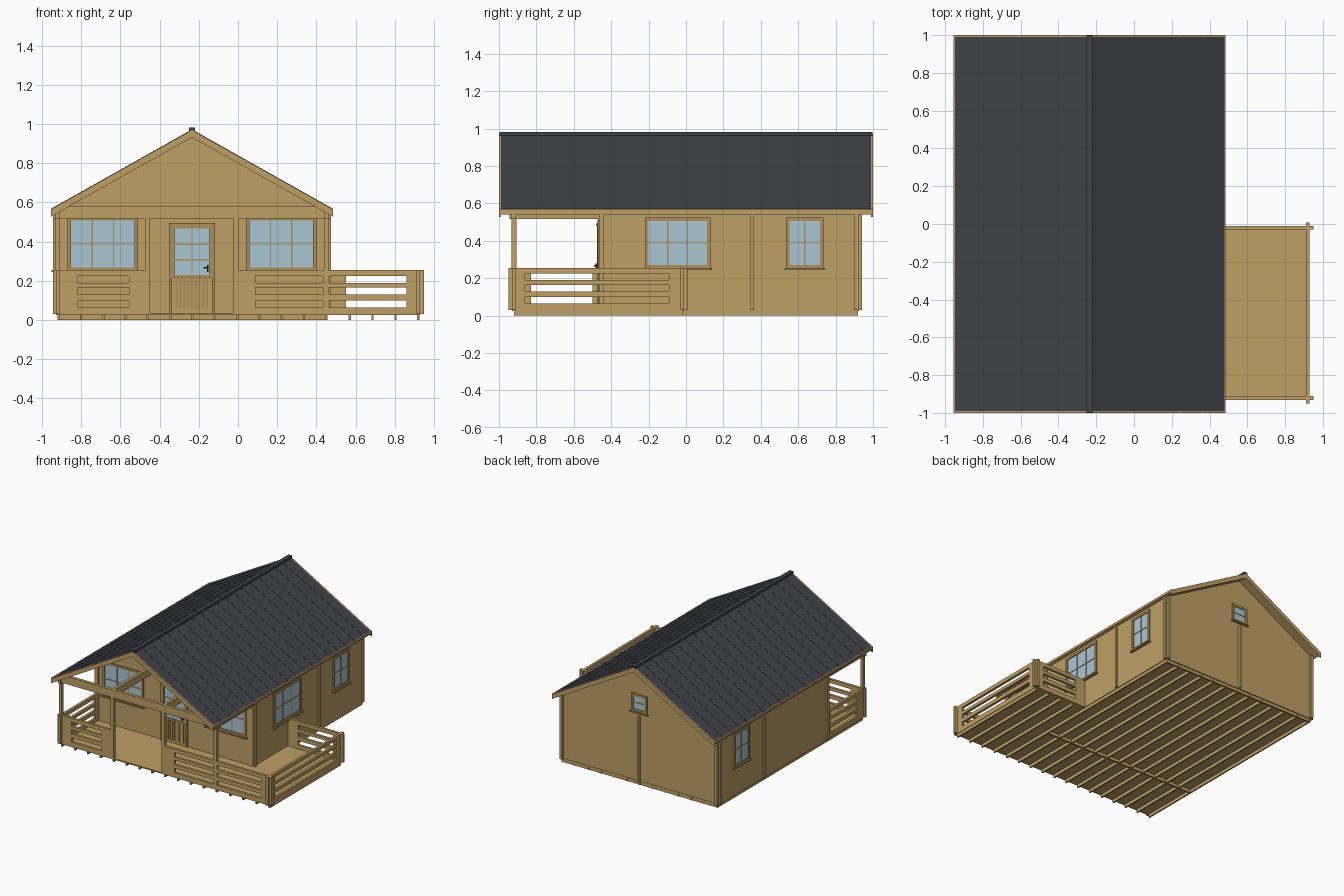
import bpy, bmesh

if "Cube" in bpy.data.objects:
    bpy.data.objects.remove(bpy.data.objects["Cube"])

XC, S = -0.235, 0.5625          # ridge x and roof slope


def mat(name, r, g, b):
    m = bpy.data.materials.new(name)
    m.diffuse_color = (r, g, b, 1)
    m.use_nodes = True
    m.node_tree.nodes["Principled BSDF"].inputs["Base Color"].default_value = m.diffuse_color
    return m


WOOD = mat("wood", 0.52, 0.35, 0.13)
TRIM = mat("trim_wood", 0.42, 0.28, 0.10)
ROOF = mat("roofing", 0.05, 0.055, 0.066)
GLASS = mat("glass", 0.40, 0.57, 0.65)
METAL = mat("handle_metal", 0.02, 0.02, 0.02)


def finish(name, bm, m):
    bmesh.ops.recalc_face_normals(bm, faces=bm.faces)
    me = bpy.data.meshes.new(name)
    bm.to_mesh(me)
    bm.free()
    me.materials.append(m)
    ob = bpy.data.objects.new(name, me)
    bpy.context.collection.objects.link(ob)
    return ob


def boxes(name, m, *items):
    """One object made of boxes (x0, x1, y0, y1, z0, z1)."""
    bm = bmesh.new()
    for x0, x1, y0, y1, z0, z1 in items:
        vs = bmesh.ops.create_cube(bm, size=1)["verts"]
        for v in vs:
            v.co.x = x1 if v.co.x > 0 else x0
            v.co.y = y1 if v.co.y > 0 else y0
            v.co.z = z1 if v.co.z > 0 else z0
    return finish(name, bm, m)


def prism(name, m, pts, spans):
    """x-z profile extruded along y over each (y0, y1)."""
    bm = bmesh.new()
    for y0, y1 in spans:
        f = bm.faces.new([bm.verts.new((x, y0, z)) for x, z in pts])
        ext = bmesh.ops.extrude_face_region(bm, geom=[f])["geom"]
        for v in ext:
            if isinstance(v, bmesh.types.BMVert):
                v.co.y = y1
    return finish(name, bm, m)


def chevron(name, m, zl, zh, d, spans):
    e = S * d
    prism(name, m, [(XC - d, zl - e), (XC, zl), (XC + d, zl - e),
                    (XC + d, zh - e), (XC, zh), (XC - d, zh - e)], spans)


def oriented(axis, sign, pos):
    """Maps (u0, u1, z0, z1, depth range) on a wall face to a box."""
    def f(u0, u1, z0, z1, d0, d1):
        a, b = sorted((pos + sign * d0, pos + sign * d1))
        return (u0, u1, a, b, z0, z1) if axis == "y" else (a, b, u0, u1, z0, z1)
    return f


def window(name, axis, sign, pos, u0, u1, z0, z1, cols, rows, w=0.018, sill=True):
    f = oriented(axis, sign, pos)
    boxes(name + "_glass", GLASS, f(u0 + w, u1 - w, z0 + w, z1 - w, -0.026, 0.003))
    bars = [f(u0, u0 + w, z0, z1, -0.002, 0.011), f(u1 - w, u1, z0, z1, -0.002, 0.011),
            f(u0, u1, z0, z0 + w, -0.002, 0.01), f(u0, u1, z1 - w, z1, -0.002, 0.01)]
    for i in range(1, cols):
        u = u0 + w + (u1 - u0 - 2 * w) * i / cols
        bars.append(f(u - 0.003, u + 0.003, z0 + w, z1 - w, 0, 0.006))
    for i in range(1, rows):
        z = z0 + w + (z1 - z0 - 2 * w) * i / rows
        bars.append(f(u0 + w, u1 - w, z - 0.003, z + 0.003, 0, 0.0065))
    if sill:
        bars.append(f(u0 - 0.008, u1 + 0.008, z0 - 0.008, z0 + 0.001, 0, 0.02))
    boxes(name + "_frame", TRIM, *bars)


def railing(name, axis, pos, u0, u1, slots):
    """Board panel with three stacked slots between each (s0, s1)."""
    f = oriented(axis, 1, pos)
    edges = [u0] + [s for pair in slots for s in pair] + [u1]
    parts = [f(edges[i], edges[i + 1], 0.03, 0.255, -0.01, 0.01)
             for i in range(0, len(edges), 2)]
    for s0, s1 in slots:
        for z0, z1 in ((0.03, 0.065), (0.10, 0.13), (0.165, 0.19), (0.225, 0.255)):
            parts.append(f(s0, s1, z0, z1, -0.01, 0.01))
    boxes(name, WOOD, *parts)


# Base: joists, cross beams, floor
joists = [(-0.921 + 0.1138 * i, -0.909 + 0.1138 * i, -0.92, 0.92, 0, 0.026) for i in range(13)]
joists += [(0.564 + 0.1167 * i, 0.576 + 0.1167 * i, -0.92, -0.02, 0, 0.026) for i in range(4)]
boxes("floor_joists", WOOD, *joists)
boxes("cross_beams", WOOD, *[(-0.92, 0.455, y - 0.007, y + 0.007, 0.001, 0.026)
                             for y in (-0.45, 0.91)])
boxes("floor", WOOD, (-0.93, 0.462, -0.93, 0.925, 0.025, 0.035))
boxes("deck_floor", WOOD, (0.462, 0.93, -0.93, -0.01, 0.025, 0.035))

# Walls with crossing ends at corners and partitions
boxes("side_walls", WOOD, (-0.932, -0.908, -0.47, 0.94, 0.03, 0.556),
      (0.438, 0.462, -0.47, 0.94, 0.03, 0.556))
prism("gable_walls", WOOD, [(-0.945, 0.03), (0.475, 0.03), (0.475, 0.545),
                            (XC, 0.944), (-0.945, 0.545)],
      [(-0.462, -0.438), (0.898, 0.922)])
boxes("partitions", WOOD, (-0.944, 0.474, 0.345, 0.363, 0.03, 0.55),
      (XC - 0.009, XC + 0.009, 0.36, 0.94, 0.03, 0.555))

# Porch posts and beams
posts_x = (-0.92, -0.463, -0.01, 0.45)
boxes("porch_posts", WOOD, *[(x - 0.012, x + 0.012, -0.932, -0.906, 0.03, 0.525) for x in posts_x])
prism("porch_tie_beam", WOOD, [(-0.945, 0.518), (0.475, 0.518), (0.475, 0.546), (0.415, 0.58),
                               (-0.885, 0.58), (-0.945, 0.546)], [(-0.932, -0.908)])
boxes("porch_side_beams", WOOD, *[(x - 0.012, x + 0.012, -0.945, -0.46, 0.516, 0.556)
                                  for x in (-0.92, 0.45)])
boxes("porch_inner_beams", WOOD, *[(x - 0.012, x + 0.012, -0.91, -0.455, 0.52, 0.58)
                                   for x in posts_x[1:3]])

# Railings
railing("front_left_railing", "y", -0.92, -0.945, -0.45, [(-0.82, -0.555)])
railing("front_right_railing", "y", -0.921, -0.022, 0.95, [(0.09, 0.435), (0.465, 0.86)])
railing("porch_left_railing", "x", -0.92, -0.945, -0.45, [(-0.83, -0.50)])
railing("deck_side_railing", "x", 0.92, -0.95, 0.008, [(-0.86, -0.09)])
railing("deck_back_railing", "y", -0.02, 0.46, 0.95, [(0.55, 0.86)])

# Windows
window("front_left_window", "y", -1, -0.462, -0.87, -0.51, 0.25, 0.525, 3, 2)
window("front_right_window", "y", -1, -0.462, 0.04, 0.40, 0.25, 0.525, 3, 2)
window("right_large_window", "x", 1, 0.462, -0.22, 0.13, 0.253, 0.525, 3, 2)
window("right_small_window", "x", 1, 0.462, 0.535, 0.735, 0.253, 0.525, 2, 2)
window("left_small_window", "x", -1, -0.932, 0.535, 0.735, 0.253, 0.525, 2, 2)
window("attic_window", "y", 1, 0.922, XC - 0.07, XC + 0.07, 0.585, 0.725, 1, 2)

# Door: glazed top, slatted lower panel
f = oriented("y", -1, -0.462)
window("door_light", "y", -1, -0.466, -0.338, -0.132, 0.215, 0.48, 2, 3, 0.014, False)
boxes("door_leaf", WOOD, f(-0.34, -0.13, 0.035, 0.49, -0.026, 0.005))
boxes("door_slats", TRIM, *[f(-0.320 + 0.0195 * i, -0.308 + 0.0195 * i, 0.055, 0.215, 0, 0.01)
                            for i in range(9)])
boxes("door_frame", TRIM, f(-0.352, -0.338, 0.035, 0.485, 0, 0.014),
      f(-0.132, -0.118, 0.035, 0.485, 0, 0.014), f(-0.352, -0.118, 0.48, 0.494, 0, 0.02))
boxes("door_handle", METAL, f(-0.159, -0.151, 0.245, 0.28, 0.01, 0.022),
      f(-0.175, -0.151, 0.264, 0.27, 0.02, 0.03))

# Roof: boarding, covering with seams, fascias and ridge cap
chevron("roof_boarding", WOOD, 0.940, 0.962, 0.712, [(-0.988, 0.988)])
chevron("roof_covering", ROOF, 0.962, 0.970, 0.714, [(-0.99, 0.99)])
chevron("roof_seams", ROOF, 0.966, 0.9725, 0.714,
        [(y - 0.0025, y + 0.0025) for y in (-1 + 0.10526 * k for k in range(1, 19))])
chevron("gable_fascias", WOOD, 0.932, 0.970, 0.72, [(-1.0, -0.988), (0.988, 1.0)])
boxes("eave_fascias", WOOD, *[(min(a, b), max(a, b), -0.999, 0.999, 0.55, 0.569)
                              for a, b in ((XC - 0.72, XC - 0.71), (XC + 0.71, XC + 0.72))])
boxes("ridge_cap", ROOF, (XC - 0.016, XC + 0.016, -0.998, 0.998, 0.962, 0.982))
